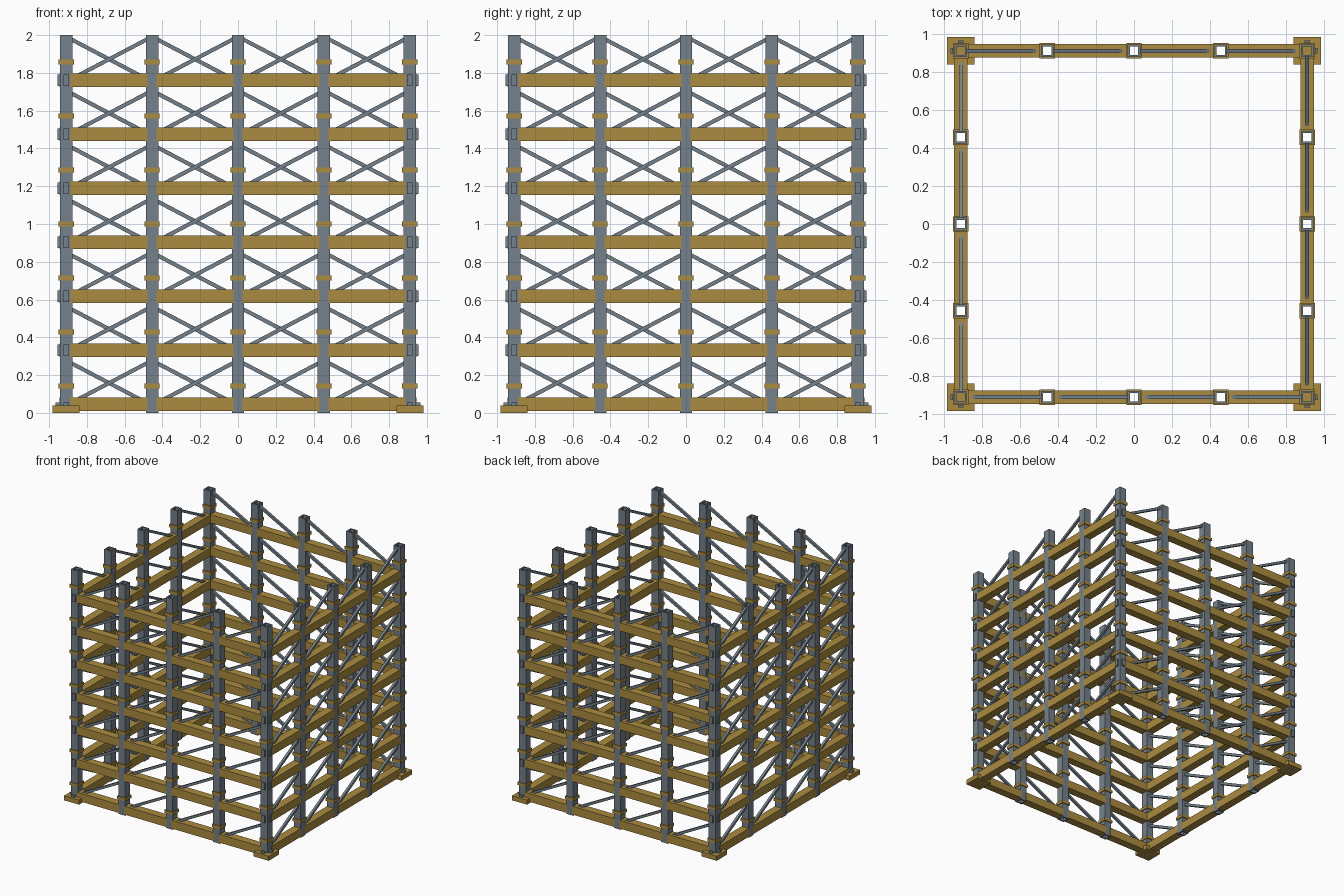
import bpy, bmesh, math
from mathutils import Matrix, Vector

if "Cube" in bpy.data.objects:
    bpy.data.objects.remove(bpy.data.objects["Cube"])

HALF = 0.91           # corner post centre
BAY = HALF / 2        # post spacing
FLOORS = 7
STEP = 2.0 / FLOORS   # floor height


def material(name, rgb):
    m = bpy.data.materials.new(name)
    m.diffuse_color = (*rgb, 1.0)
    m.use_nodes = True
    m.node_tree.nodes["Principled BSDF"].inputs["Base Color"].default_value = m.diffuse_color
    return m


steel = material("blue_grey_steel", (0.178, 0.222, 0.258))
gold = material("ochre_wood", (0.41, 0.265, 0.05))


def box(bm, centre, size, tilt=0.0):
    mat = (Matrix.Translation(centre) @ Matrix.Rotation(tilt, 4, 'Y')
           @ Matrix.Diagonal((*size, 1.0)))
    bmesh.ops.create_cube(bm, size=1.0, matrix=mat)


def tube(bm, x, y, z0, z1, outer, inner):
    """Square tube with open ends joined by flat rims."""
    rings = []
    for w, z in ((outer, z0), (outer, z1), (inner, z1), (inner, z0)):
        h = w / 2
        rings.append([bm.verts.new((x + sx * h, y + sy * h, z))
                      for sx, sy in ((-1, -1), (1, -1), (1, 1), (-1, 1))])
    for k in range(4):
        a, b = rings[k], rings[(k + 1) % 4]
        for i in range(4):
            j = (i + 1) % 4
            bm.faces.new((a[i], a[j], b[j], b[i]))


def finish(bm, name, mat, angle=0.0):
    bm.transform(Matrix.Rotation(angle, 4, 'Z'))
    bmesh.ops.recalc_face_normals(bm, faces=bm.faces)
    me = bpy.data.meshes.new(name)
    bm.to_mesh(me)
    bm.free()
    me.materials.append(mat)
    ob = bpy.data.objects.new(name, me)
    bpy.context.collection.objects.link(ob)
    return ob


# Each wall is the front wall turned by a quarter
for side, wall in enumerate(("front", "right", "back", "left")):
    turn = side * math.pi / 2
    posts, collars, beams, braces, pads, tenons = (bmesh.new() for _ in range(6))

    # Hollow posts with a collar at the middle of every floor
    for i in range(4):
        x = -HALF + i * BAY
        tube(posts, x, -HALF, 0.0, 2.0, 0.066, 0.044)
        for f in range(FLOORS):
            z = (f + 0.5) * STEP
            tube(collars, x, -HALF, z - 0.013, z + 0.013, 0.081, 0.06)

    # Horizontal beams and one diagonal brace in every bay
    for i in range(4):
        x = -HALF + (i + 0.5) * BAY
        for f in range(FLOORS):
            z = f * STEP
            box(beams, (x, -HALF, z + 0.046), (0.406, 0.07, 0.072))
            rise, run = 0.21, 0.40
            box(braces, (x, -HALF, z + 0.158),
                (math.hypot(rise, run), 0.021, 0.021), -math.atan2(rise, run))

    # Corner foot pad, its clips, and tenon ends at beam level
    box(pads, (-HALF, -HALF, 0.02), (0.144, 0.144, 0.04))
    for d in (Vector((-1, 0, 0)), Vector((0, -1, 0))):
        across = Vector((abs(d.y), abs(d.x), 0))
        along = Vector((abs(d.x), abs(d.y), 0))
        corner = Vector((-HALF, -HALF, 0))
        box(tenons, corner + d * 0.043 + Vector((0, 0, 0.046)),
            along * 0.024 + across * 0.03 + Vector((0, 0, 0.016)))
        for f in range(1, FLOORS):
            box(tenons, corner + d * 0.036 + Vector((0, 0, f * STEP + 0.046)),
                along * 0.018 + across * 0.03 + Vector((0, 0, 0.06)))

    for bm, part, mat in ((posts, "posts", steel), (collars, "collars", gold),
                          (beams, "beams", gold), (braces, "braces", steel),
                          (pads, "foot_pad", gold), (tenons, "tenons", steel)):
        finish(bm, f"{wall}_{part}", mat, turn)
